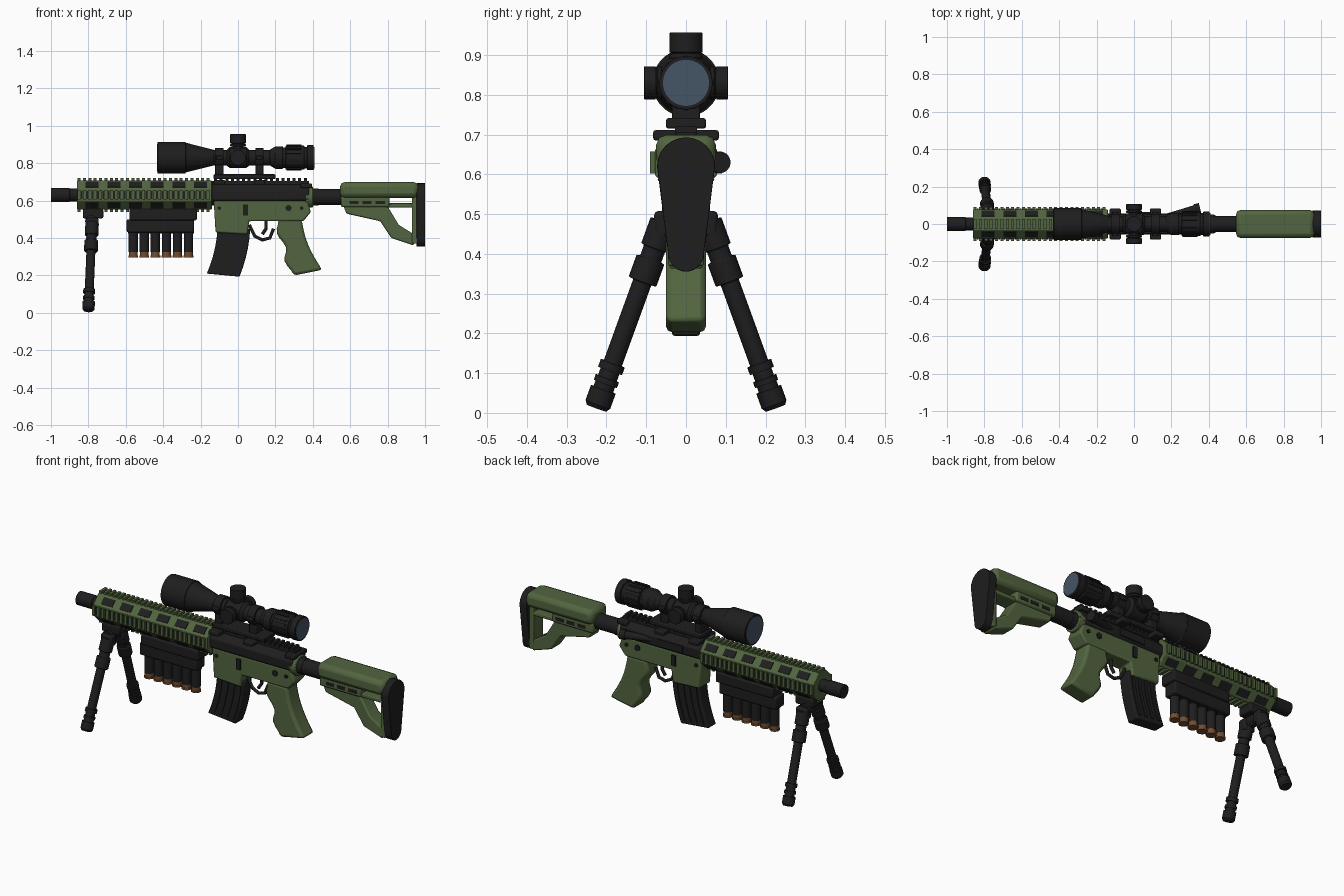
import bpy, bmesh, math
from mathutils import Vector, Matrix

if "Cube" in bpy.data.objects:
    bpy.data.objects.remove(bpy.data.objects["Cube"])


def material(name, *rgb):
    made = bpy.data.materials.new(name)
    made.use_nodes = True
    made.diffuse_color = (*rgb, 1)
    made.node_tree.nodes["Principled BSDF"].inputs["Base Color"].default_value = (*rgb, 1)
    return made


GREEN = material("olive green", 0.085, 0.13, 0.05)
BLACK = material("matte black", 0.013, 0.013, 0.014)
BRASS = material("brass", 0.17, 0.075, 0.03)
LENS = material("lens blue grey", 0.06, 0.09, 0.13)
SIDES = {"left": 1, "right": -1}
BORE, SIGHT = 0.63, 0.83    # heights of the barrel axis and the scope axis


def finish(name, bm, mat, bevel):
    bmesh.ops.recalc_face_normals(bm, faces=bm.faces)
    mesh = bpy.data.meshes.new(name)
    bm.to_mesh(mesh)
    bm.free()
    mesh.materials.append(mat)
    mesh.shade_smooth()
    mesh.set_sharp_from_angle(angle=0.6)
    part = bpy.data.objects.new(name, mesh)
    bpy.context.collection.objects.link(part)
    if bevel:
        modifier = part.modifiers.new("soft edges", "BEVEL")
        modifier.width, modifier.segments, modifier.limit_method = bevel, 2, "ANGLE"


def blocks(name, mat, xs, z, size, y=0, roll=0, bevel=0):
    """A row of equal blocks centred on each x, rolled about the x axis."""
    bm = bmesh.new()
    for x in xs:
        place = Matrix.Translation((x, y, z)) @ Matrix.Rotation(roll, 4, "X")
        bmesh.ops.create_cube(bm, size=1, matrix=place @ Matrix.Diagonal((*size, 1)))
    finish(name, bm, mat, bevel)


def plate(name, mat, outline, thickness, bevel=0):
    """Extrude an (x, z) outline evenly to both sides."""
    bm = bmesh.new()
    near, far = [[bm.verts.new((x, side * thickness / 2, z)) for x, z in outline]
                 for side in SIDES.values()]
    bm.faces.new(near)
    bm.faces.new(far)
    for i in range(len(outline)):
        bm.faces.new((near[i - 1], near[i], far[i], far[i - 1]))
    finish(name, bm, mat, bevel)


def turned(name, mat, start, steps, direction=(1, 0, 0), sides=24, bevel=0):
    """Stack round sections, each (length, radius) or (length, radius, end radius)."""
    bm = bmesh.new()
    turn = Vector(direction).to_track_quat("Z", "Y")
    rings, along = [], 0
    for length, *radii in steps:
        for distance, radius in ((along, radii[0]), (along + length, radii[-1])):
            angles = [(k + 0.5) * math.tau / sides for k in range(sides)]
            rings.append([bm.verts.new(Vector(start) + turn @ Vector(
                (radius * math.cos(a), radius * math.sin(a), distance))) for a in angles])
        along += length
    for low, high in zip(rings, rings[1:]):
        for k in range(sides):
            bm.faces.new((low[k - 1], low[k], high[k], high[k - 1]))
    bm.faces.new(rings[0])
    bm.faces.new(rings[-1])
    finish(name, bm, mat, bevel)


def rod(name, mat, path, radius):
    """A bent round rod in the middle plane."""
    curve = bpy.data.curves.new(name, "CURVE")
    curve.dimensions, curve.bevel_depth, curve.use_fill_caps = "3D", radius, True
    spline = curve.splines.new("POLY")
    spline.points.add(len(path) - 1)
    for point, (x, z) in zip(spline.points, path):
        point.co = (x, 0, z, 1)
    curve.materials.append(mat)
    bpy.context.collection.objects.link(bpy.data.objects.new(name, curve))


def row(first, last, count):
    return [first + (last - first) * i / (count - 1) for i in range(count)]


# Barrel and muzzle
turned("barrel", BLACK, (-1, 0, BORE), [(0.1, 0.038), (0.1, 0.034)], bevel=0.004)
turned("bore", BLACK, (-1, 0, BORE), [(0.01, 0.02)])

# Octagonal handguard with rails and slots
flat = 0.078
turned("handguard", GREEN, (-0.86, 0, BORE), [(0.72, flat / math.cos(math.pi / 8))],
       sides=8, bevel=0.004)
teeth, slots = row(-0.85, -0.16, 25), row(-0.78, -0.2, 6)
tooth, slot = (0.016, 0.055, 0.024), (0.07, 0.04, 0.008)
for name, side in {"top": 1, "bottom": -1}.items():
    blocks(name + "_rail", GREEN, teeth, BORE + side * flat, tooth)
for name, side in SIDES.items():
    blocks(name + "_rail", GREEN, teeth, BORE, tooth, side * flat, math.pi / 2)
    blocks(name + "_rail_grooves", BLACK, [x + tooth[0] * 0.9 for x in teeth[:-1]], BORE,
           (0.01, 0.008, 0.045), side * flat)
    for level, up in {"upper": 1, "lower": -1}.items():
        slant = flat * math.sqrt(0.5)
        blocks(f"{name}_{level}_slots", BLACK, slots, BORE + up * slant, slot,
               side * slant, -side * up * math.pi / 4)

# Upper receiver
turned("upper_receiver", BLACK, (-0.14, 0, BORE), [(0.52, 0.062)], sides=8, bevel=0.005)
turned("receiver_end_ring", GREEN, (0.36, 0, BORE - 0.01), [(0.04, 0.058)], bevel=0.005)
blocks("receiver_rail", BLACK, [0.12], 0.69, (0.52, 0.05, 0.03))
blocks("receiver_rail_teeth", BLACK, row(-0.12, 0.36, 17), 0.708, tooth)
blocks("charging_handle", BLACK, [0.365], 0.68, (0.06, 0.12, 0.025), bevel=0.005)
blocks("ejection_port", BLACK, [0.06], BORE, (0.16, 0.01, 0.04), y=0.058)
turned("forward_assist", BLACK, (0.13, 0.03, BORE), [(0.2, 0.012, 0.022), (0.03, 0.027)],
       direction=(1, 0.25, 0))

# Lower receiver and magazine well
plate("lower_receiver", GREEN, [(-0.13, 0.6), (0.37, 0.6), (0.39, 0.54), (0.35, 0.49),
      (0.06, 0.49), (0.05, 0.42), (-0.12, 0.43)], thickness=0.1, bevel=0.008)
for name, side in SIDES.items():
    blocks(name + "_bolt_catch", BLACK, [0.04], 0.55, (0.025, 0.02, 0.06), side * 0.048)
    for label, x, radius in (("front_pin", -0.1, 0.01), ("selector", 0.27, 0.016),
                             ("rear_pin", 0.34, 0.01)):
        turned(f"{name}_{label}", BLACK, (x, side * 0.045, 0.56), [(0.012, radius)],
               (0, side, 0), sides=12)

# Curved magazine with raised ribs, swept by one bend rule
def bend(x, drop):
    return x - 0.045 * drop - 0.8 * drop ** 2, 0.45 - drop - 0.1 * (x + 0.11) * drop / 0.25


def strip(front, back, depth):
    drops = row(0, depth, 6)
    return [bend(front, d) for d in drops] + [bend(back, d) for d in reversed(drops)]


plate("magazine", BLACK, strip(-0.11, 0.065, 0.24), thickness=0.07, bevel=0.006)
for x in row(-0.09, 0.03, 4):
    plate("magazine_rib", BLACK, strip(x, x + 0.018, 0.22), thickness=0.08)

# Pistol grip: leaning column with a wavy finger side
steps = row(0, 1, 13)
fingers = [(0.2 + 0.085 * t + 0.014 * math.cos(t * math.tau * 2), 0.5 - 0.3 * t) for t in steps]
spine = [(0.34 + 0.11 * t - 0.02 * math.sin(t * math.pi), 0.5 - 0.27 * t) for t in steps]
plate("pistol_grip", GREEN, fingers + spine[::-1], thickness=0.1, bevel=0.015)

# Trigger and guard
rod("trigger_guard", BLACK, [(0.06, 0.47), (0.09, 0.41), (0.13, 0.39), (0.17, 0.4), (0.19, 0.45)],
    radius=0.009)
rod("trigger", BLACK, [(0.15, 0.5), (0.15, 0.45), (0.13, 0.42)], radius=0.009)

# Buffer tube and stock
turned("buffer_tube", BLACK, (0.38, 0, 0.62), [(0.05, 0.046), (0.2, 0.043)])
blocks("stock_body", GREEN, [0.755], 0.657, (0.42, 0.15, 0.084), bevel=0.025)
blocks("stock_underside", GREEN, [0.68], 0.6, (0.26, 0.11, 0.07), bevel=0.01)
blocks("stock_lower_bar", GREEN, [0.87], 0.575, (0.16, 0.09, 0.022), bevel=0.005)
blocks("stock_rear_post", GREEN, [0.945], 0.5, (0.03, 0.09, 0.26), bevel=0.005)
blocks("stock_slots", BLACK, row(0.62, 0.76, 3), 0.59, (0.05, 0.114, 0.018))
plate("stock_strut", GREEN, [(0.56, 0.58), (0.58, 0.53), (0.76, 0.49), (0.82, 0.4),
      (0.94, 0.36), (0.94, 0.42), (0.86, 0.47), (0.8, 0.57)], thickness=0.085, bevel=0.008)

# Butt pad: wide round top narrowing to a small round toe
bm = bmesh.new()
for z, radius in ((0.62, 0.073), (0.4, 0.045)):
    for angle in row(0, math.tau, 25)[:-1]:
        for x in (0.955, 1):
            bm.verts.new((x, radius * math.cos(angle), z + radius * math.sin(angle)))
bmesh.ops.convex_hull(bm, input=bm.verts)
finish("butt_pad", bm, BLACK, bevel=0.006)

# Scope body, lenses and turrets
turned("scope_body", BLACK, (-0.43, 0, SIGHT), [(0.15, 0.085), (0.15, 0.08, 0.042), (0.3, 0.042),
       (0.03, 0.042, 0.06), (0.04, 0.06), (0.015, 0.055), (0.1, 0.064), (0.015, 0.058),
       (0.035, 0.067)], sides=32, bevel=0.002)
turned("front_lens", LENS, (-0.433, 0, SIGHT), [(0.006, 0.074)], sides=32)
turned("rear_lens", LENS, (0.4, 0, SIGHT), [(0.008, 0.058)], sides=32)
for angle in row(0, math.tau, 17)[:-1]:
    blocks("zoom_ring_rib", BLACK, [0.3], SIGHT + 0.064 * math.sin(angle), (0.08, 0.01, 0.01),
           0.064 * math.cos(angle), angle)
turned("turret_housing", BLACK, (-0.06, 0, SIGHT), [(0.015, 0.042, 0.056), (0.09, 0.056),
       (0.015, 0.056, 0.042)])
for name, way, cap in (("top", (0, 0, 1), 0.05), ("left", (0, 1, 0), 0.03), ("right", (0, -1, 0), 0.03)):
    turned(name + "_turret", BLACK, (0, 0, SIGHT), [(0.06, 0.03), (0.012, 0.042),
           (0.004, 0.036), (cap, 0.042)], way, bevel=0.003)

# Scope mount
blocks("mount_base", BLACK, [0.035], 0.728, (0.33, 0.1, 0.026), bevel=0.005)
for name, x in {"front": -0.1, "rear": 0.115}.items():
    turned(name + "_scope_ring", BLACK, (x - 0.022, 0, SIGHT), [(0.044, 0.053)])
    blocks(name + "_ring_post", BLACK, [x], 0.765, (0.044, 0.07, 0.07), bevel=0.004)
    blocks(name + "_ring_flange", BLACK, [x], SIGHT, (0.036, 0.13, 0.02), bevel=0.004)
    blocks(name + "_rail_clamp", BLACK, [x], 0.698, (0.06, 0.165, 0.026), bevel=0.006)

# Shell carrier under the handguard
blocks("carrier_mount", BLACK, [-0.4], 0.525, (0.36, 0.1, 0.06), bevel=0.008)
blocks("carrier_plate", BLACK, [-0.415], 0.465, (0.36, 0.08, 0.07), bevel=0.008)
for x in row(-0.56, -0.265, 6):
    turned("shell", BLACK, (x, 0, 0.325), [(0.1, 0.025), (0.07, 0.03)], (0, 0, 1), sides=16)
    turned("shell_base", BRASS, (x, 0, 0.296), [(0.01, 0.027), (0.03, 0.024)], (0, 0, 1), sides=16)

# Bipod with telescoping legs and ringed feet
blocks("bipod_clamp", BLACK, [-0.775], 0.53, (0.11, 0.09, 0.05), bevel=0.008)
turned("bipod_pivot", BLACK, (-0.785, -0.06, 0.49), [(0.12, 0.032)], (0, 1, 0))
for name, side in SIDES.items():
    hip, foot = Vector((-0.78, side * 0.055, 0.48)), Vector((-0.8, side * 0.225, 0.012))
    leg = foot - hip
    turned(name + "_bipod_leg", BLACK, hip, [(0.07, 0.036), (0.03, 0.028), (0.06, 0.037),
           (leg.length - 0.16, 0.024)], leg, bevel=0.003)
    turned(name + "_bipod_foot", BLACK, foot, [(0.01, 0.026, 0.033), (0.04, 0.033),
           (0.015, 0.026), (0.015, 0.031), (0.02, 0.025), (0.02, 0.032)], -leg)
    blocks(name + "_bipod_hip", BLACK, [-0.78], 0.475, (0.07, 0.05, 0.065), side * 0.055, bevel=0.01)
